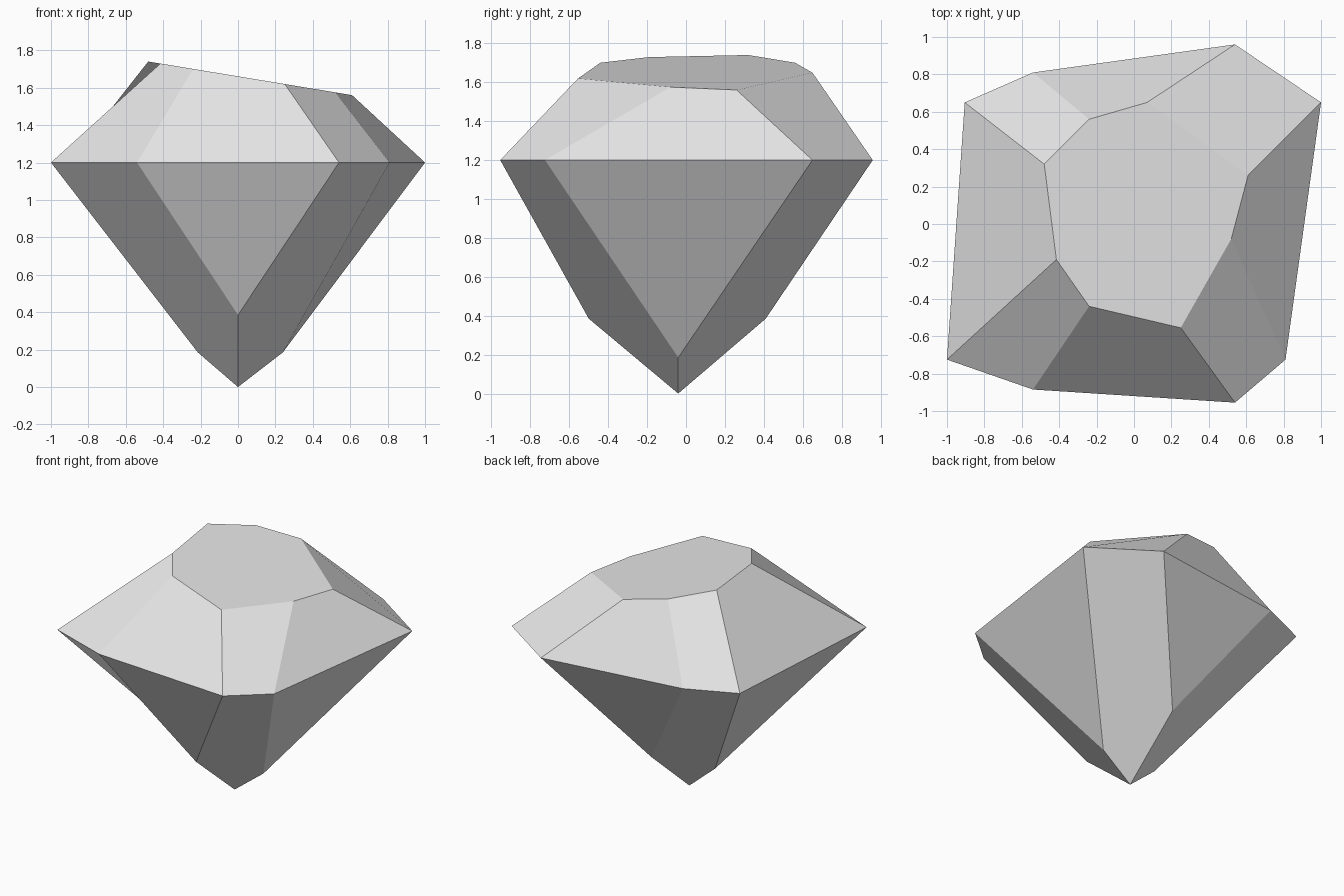
import bpy
import bmesh

# Remove the default cube
cube = bpy.data.objects.get("Cube")
if cube:
    bpy.data.objects.remove(cube, do_unlink=True)

# Single stone colour
GREY = (0.8, 0.8, 0.8, 1.0)
stone = bpy.data.materials.new("pale_grey_stone")
stone.use_nodes = True
stone.diffuse_color = GREY
stone.node_tree.nodes["Principled BSDF"].inputs["Base Color"].default_value = GREY

GIRDLE_Z = 1.2

# Eight-sided outlines, both starting at the front-left corner seen head-on
girdle_outline = [(-0.54, -0.885), (0.54, -0.955), (0.81, -0.725), (1.0, 0.65),
                  (0.54, 0.96), (-0.54, 0.81), (-0.905, 0.65), (-1.0, -0.725)]
table_outline = [(-0.24, -0.44), (0.25, -0.555), (0.52, -0.08), (0.61, 0.26),
                 (0.07, 0.65), (-0.24, 0.56), (-0.48, 0.32), (-0.415, -0.19)]

# Low points of the four main lower facets: front, right, back, left
keel_points = [(0, -0.5, 0.385), (0.24, -0.04, 0.185),
               (0, 0.41, 0.385), (-0.215, -0.04, 0.185)]


def table_height(x):
    """The table is a flat cut that slopes down towards +x."""
    return 1.661 - 0.165 * x


bm = bmesh.new()
girdle = [bm.verts.new((x, y, GIRDLE_Z)) for x, y in girdle_outline]
table = [bm.verts.new((x, y, table_height(x))) for x, y in table_outline]
keel = [bm.verts.new(p) for p in keel_points]
tip = bm.verts.new((0, -0.04, 0))

# Table and crown facets
bm.faces.new(table)
for i in range(8):
    j = (i + 1) % 8
    bm.faces.new((girdle[i], girdle[j], table[j], table[i]))

# Lower half: a triangle on each side, a long five-sided facet on each corner
for k in range(4):
    a, b, c = girdle[2 * k], girdle[2 * k + 1], girdle[(2 * k + 2) % 8]
    bm.faces.new((a, keel[k], b))
    bm.faces.new((b, keel[k], tip, keel[(k + 1) % 4], c))

bmesh.ops.recalc_face_normals(bm, faces=bm.faces)
mesh = bpy.data.meshes.new("cut_gemstone")
bm.to_mesh(mesh)
bm.free()
mesh.materials.append(stone)

gem = bpy.data.objects.new("cut_gemstone", mesh)
bpy.context.collection.objects.link(gem)
